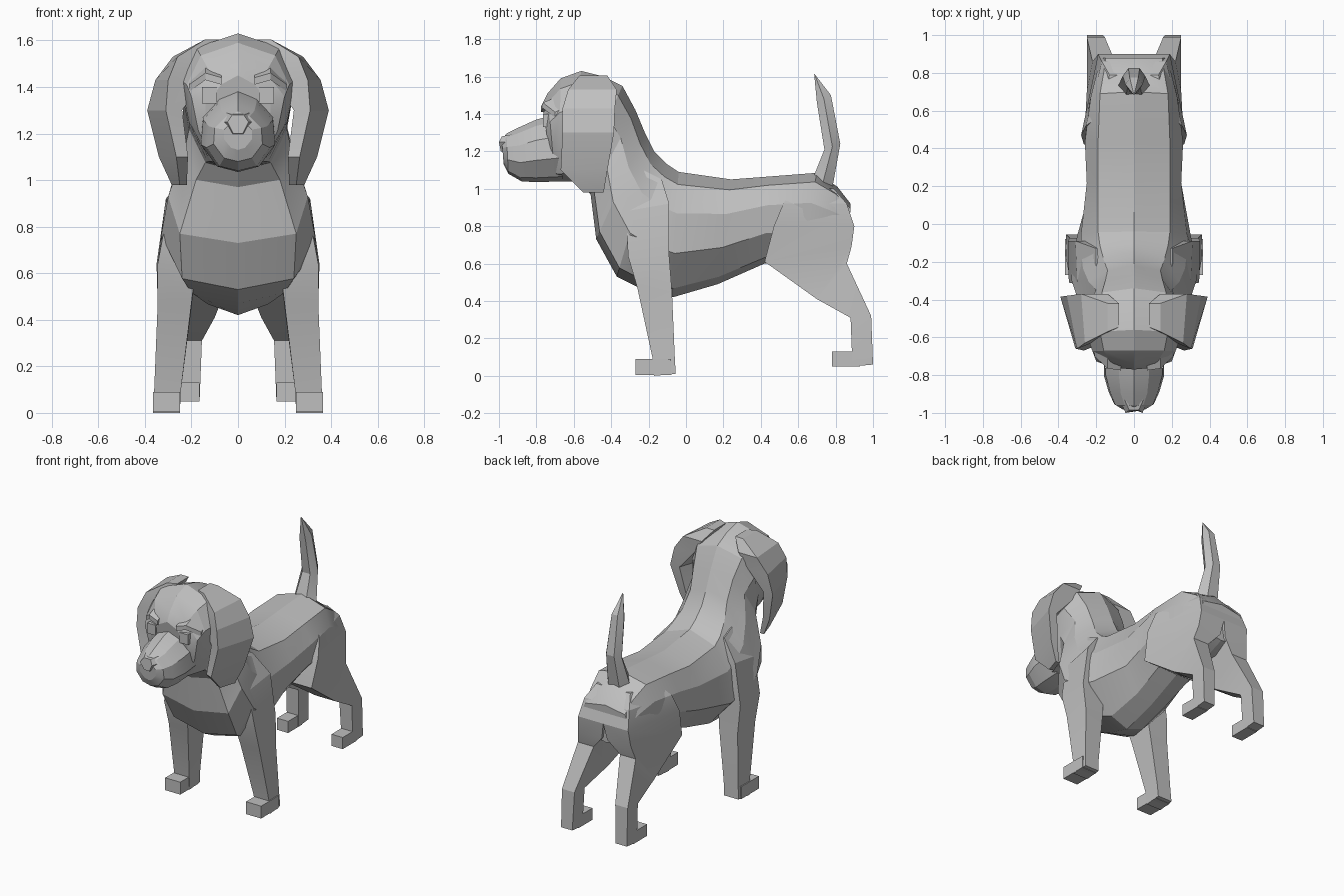
import bpy, bmesh, math
from mathutils import Vector

coat = bpy.data.materials.new("grey coat")
coat.diffuse_color = (0.52, 0.52, 0.52, 1)


def loft(name, rings, mirror=False, angle=20):
    """Skin a list of equal-sized point rings and cap both ends."""
    bm = bmesh.new()
    loops = [[bm.verts.new(p) for p in ring] for ring in rings]
    n = len(loops[0])
    for a, b in zip(loops, loops[1:]):
        for i in range(n):
            j = (i + 1) % n
            bm.faces.new((a[i], a[j], b[j], b[i]))
    bm.faces.new(loops[0])
    bm.faces.new(loops[-1])
    bmesh.ops.recalc_face_normals(bm, faces=bm.faces)
    mesh = bpy.data.meshes.new(name)
    bm.to_mesh(mesh)
    bm.free()
    mesh.materials.append(coat)
    mesh.shade_smooth()
    mesh.set_sharp_from_angle(angle=math.radians(angle))
    obj = bpy.data.objects.new(name, mesh)
    bpy.context.collection.objects.link(obj)
    if mirror:
        obj.modifiers.new("mirror", 'MIRROR')
    return obj


def section(yt, zt, yb, zb, *widths, shoulder=0.1):
    """Ten-sided symmetric ring from a top point, a bottom point, half widths."""
    top, bottom = Vector((0, yt, zt)), Vector((0, yb, zb))
    right = [top.lerp(bottom, t) + Vector((w, 0, 0))
             for t, w in zip((shoulder, 0.33, 0.65, 0.93), widths)]
    left = [Vector((-p.x, p.y, p.z)) for p in reversed(right)]
    return [top] + right + [bottom] + left


def leg_ring(yf, zf, yb, zb, xi, xf, xb):
    """Four-sided ring: front and back heights, inner x, outer x front and back."""
    return [(xi, yf, zf), (xf, yf, zf), (xb, yb, zb), (xi, yb, zb)]


def block(name, x0, x1, y0, y1, z0, z1):
    return loft(name, [[(x0, y0, z), (x1, y0, z), (x1, y1, z), (x0, y1, z)]
                       for z in (z0, z1)], mirror=True)


# Torso from rump to shoulders, then neck and skull
loft("body_and_head", [section(*s) for s in (
    (0.88, 0.92, 0.87, 0.66, 0.15, 0.18, 0.16, 0.08),
    (0.81, 1.01, 0.74, 0.61, 0.16, 0.20, 0.20, 0.12),
    (0.70, 1.085, 0.60, 0.60, 0.18, 0.23, 0.24, 0.13),
    (0.44, 1.065, 0.42, 0.60, 0.19, 0.26, 0.24, 0.13),
    (0.24, 1.05, 0.17, 0.49, 0.19, 0.25, 0.23, 0.12),
    (-0.04, 1.09, -0.07, 0.42, 0.19, 0.28, 0.30, 0.13),
    (-0.10, 1.13, -0.25, 0.47, 0.18, 0.28, 0.33, 0.20),
    (-0.17, 1.20, -0.37, 0.53, 0.16, 0.27, 0.33, 0.24),
    (-0.22, 1.30, -0.48, 0.73, 0.14, 0.24, 0.30, 0.25),
    (-0.27, 1.42, -0.51, 0.97, 0.15, 0.20, 0.23, 0.18),
    (-0.34, 1.55, -0.57, 1.04, 0.17, 0.24, 0.21, 0.14),
    (-0.44, 1.60, -0.63, 1.04, 0.18, 0.25, 0.21, 0.13),
    (-0.56, 1.63, -0.66, 1.04, 0.18, 0.25, 0.21, 0.12),
    (-0.67, 1.59, -0.68, 1.04, 0.16, 0.22, 0.20, 0.11),
    (-0.74, 1.51, -0.70, 1.05, 0.12, 0.20, 0.17, 0.10),
    (-0.77, 1.45, -0.71, 1.07, 0.07, 0.14, 0.14, 0.08))])

# Muzzle and nose
loft("muzzle", [section(*s) for s in (
    (-0.68, 1.40, -0.66, 1.04, 0.08, 0.15, 0.16, 0.09),
    (-0.80, 1.37, -0.80, 1.035, 0.08, 0.15, 0.16, 0.09),
    (-0.90, 1.325, -0.88, 1.04, 0.07, 0.125, 0.135, 0.08),
    (-0.96, 1.295, -0.95, 1.08, 0.05, 0.10, 0.105, 0.06),
    (-0.985, 1.26, -0.975, 1.13, 0.03, 0.06, 0.06, 0.03))])
loft("nose", [
    [(-0.03, -0.95, 1.19), (0.03, -0.95, 1.19), (0.075, -0.93, 1.25),
     (0.05, -0.93, 1.29), (-0.05, -0.93, 1.29), (-0.075, -0.93, 1.25)],
    [(-0.02, -0.99, 1.20), (0.02, -0.99, 1.20), (0.045, -1.0, 1.25),
     (0.025, -0.985, 1.28), (-0.025, -0.985, 1.28), (-0.045, -1.0, 1.25)]])

# Hanging ears growing out of the skull: height, outer front x y,
# outer back x y, thickness
loft("ear", [
    [(xf, yf, z), (xb, yb, z), (xb - t, yb, z), (xf - t, yf + t * 0.4, z)]
    for z, xf, yf, xb, yb, t in (
        (1.605, 0.14, -0.57, 0.14, -0.42, 0.06),
        (1.53, 0.26, -0.63, 0.28, -0.37, 0.14),
        (1.43, 0.30, -0.66, 0.355, -0.38, 0.15),
        (1.30, 0.31, -0.66, 0.39, -0.385, 0.07),
        (1.10, 0.265, -0.67, 0.34, -0.42, 0.05),
        (0.98, 0.25, -0.55, 0.285, -0.44, 0.03))], mirror=True)

# Eyes and brows
block("eye", 0.09, 0.155, -0.765, -0.70, 1.33, 1.40)
loft("brow", [[(x, y, z), (x, y + 0.07, z + 0.03), (x, y + 0.07, z - 0.03),
               (x, y, z - 0.03)]
              for x, y, z in ((0.07, -0.775, 1.44), (0.14, -0.765, 1.46),
                              (0.21, -0.70, 1.41))], mirror=True)

# Front legs and paws
loft("front_leg", [leg_ring(*r) for r in (
    (-0.17, 0.0, -0.055, 0.01, 0.25, 0.365, 0.36),
    (-0.18, 0.10, -0.06, 0.10, 0.245, 0.36, 0.355),
    (-0.26, 0.47, -0.075, 0.45, 0.20, 0.345, 0.34),
    (-0.31, 0.64, -0.09, 0.64, 0.18, 0.345, 0.35),
    (-0.32, 0.88, -0.09, 0.92, 0.15, 0.30, 0.31),
    (-0.27, 1.12, -0.13, 1.05, 0.10, 0.20, 0.20))], mirror=True)
block("front_paw", 0.25, 0.365, -0.27, -0.08, 0.005, 0.09)

# Hind legs meeting under the rump, and paws
loft("hind_leg", [leg_ring(*r) for r in (
    (0.89, 0.05, 1.0, 0.06, 0.165, 0.25, 0.25),
    (0.88, 0.31, 0.99, 0.32, 0.155, 0.25, 0.25),
    (0.70, 0.41, 0.86, 0.60, 0.10, 0.25, 0.22),
    (0.42, 0.61, 0.885, 0.69, 0.02, 0.265, 0.20),
    (0.47, 0.80, 0.90, 0.80, 0.0, 0.28, 0.19),
    (0.52, 0.92, 0.86, 0.92, 0.0, 0.255, 0.17),
    (0.58, 1.01, 0.79, 1.00, 0.0, 0.17, 0.13))], mirror=True)
block("hind_paw", 0.165, 0.25, 0.78, 0.93, 0.05, 0.13)

# Upright tail tapering to a point: front y z, back y z, half width
loft("tail", [
    [(-w * 0.5, yf, zf), (w * 0.5, yf, zf), (w, (yf + yb) / 2, (zf + zb) / 2),
     (w * 0.5, yb, zb), (-w * 0.5, yb, zb), (-w, (yf + yb) / 2, (zf + zb) / 2)]
    for yf, zf, yb, zb, w in (
        (0.68, 1.06, 0.78, 0.99, 0.085),
        (0.74, 1.21, 0.825, 1.24, 0.06),
        (0.70, 1.46, 0.775, 1.50, 0.045),
        (0.685, 1.615, 0.69, 1.61, 0.004))])
